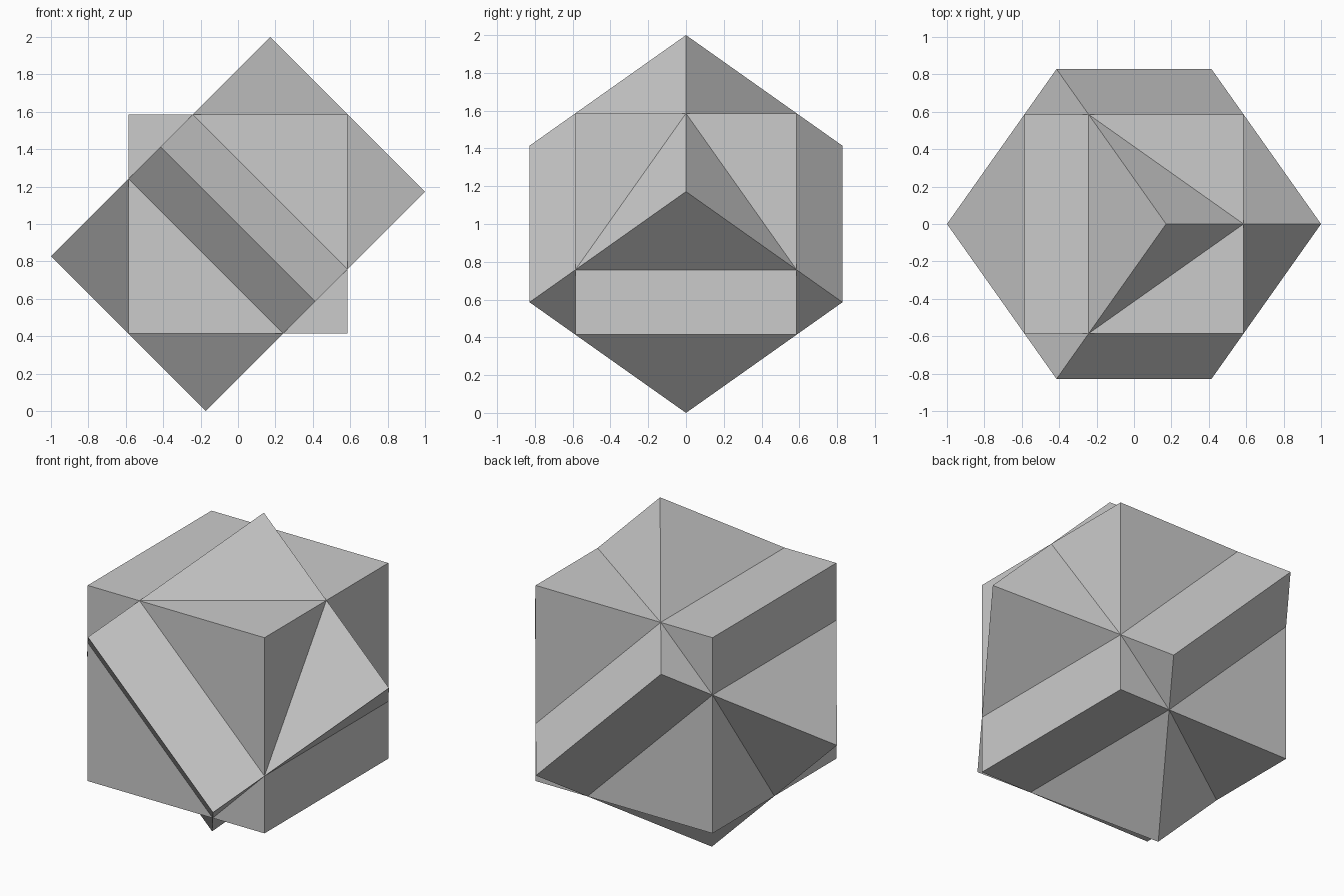
import bpy
import math
from mathutils import Matrix

default = bpy.data.objects.get("Cube")
if default:
    bpy.data.objects.remove(default, do_unlink=True)

# Half side chosen so the tilted cube's corners reach one unit from the centre
HALF = 1 / (1 + math.sqrt(0.5))

# One plain grey
grey = bpy.data.materials.new("light_grey")
grey.use_nodes = True
colour = (0.6, 0.6, 0.6, 1)
grey.diffuse_color = colour
grey.node_tree.nodes["Principled BSDF"].inputs["Base Color"].default_value = colour


def add_cube(name, rotation):
    bpy.ops.mesh.primitive_cube_add(size=2 * HALF, location=(0, 0, 1))
    cube = bpy.context.object
    cube.name = name
    cube.data.transform(rotation)
    cube.data.materials.append(grey)
    return cube


# Upright cube
add_cube("upright_cube", Matrix.Identity(4))

# Equal cube, rolled an eighth turn about x, then pitched an eighth turn about y
eighth = math.radians(45)
add_cube("tilted_cube",
         Matrix.Rotation(eighth, 4, "Y") @ Matrix.Rotation(eighth, 4, "X"))
